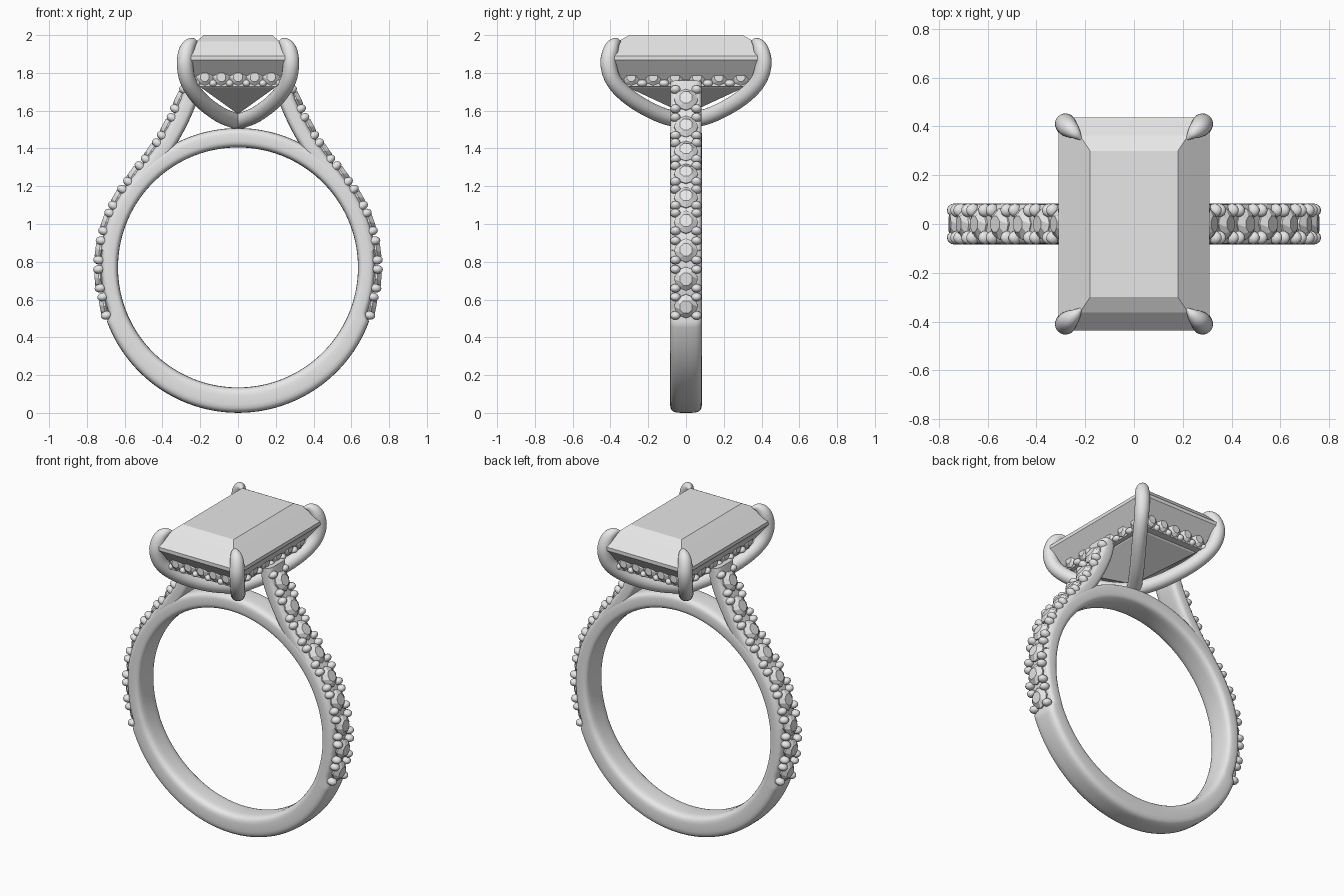
import bpy, bmesh, math
from mathutils import Vector, Matrix

cube = bpy.data.objects.get("Cube")
if cube:
    bpy.data.objects.remove(cube, do_unlink=True)

grey = bpy.data.materials.new("light_grey")
grey.use_nodes = True
grey.diffuse_color = (0.8, 0.8, 0.8, 1)
grey.node_tree.nodes["Principled BSDF"].inputs["Base Color"].default_value = (0.8, 0.8, 0.8, 1)


def finish(name, bm, smooth=True):
    bmesh.ops.recalc_face_normals(bm, faces=bm.faces)
    mesh = bpy.data.meshes.new(name)
    bm.to_mesh(mesh)
    bm.free()
    mesh.materials.append(grey)
    obj = bpy.data.objects.new(name, mesh)
    bpy.context.collection.objects.link(obj)
    if smooth:
        bpy.ops.object.select_all(action='DESELECT')
        obj.select_set(True)
        bpy.context.view_layer.objects.active = obj
        bpy.ops.object.shade_smooth_by_angle(angle=math.radians(40))


def loft(bm, rings, closed=False):
    """Skin a list of point rings; cap the ends unless closed."""
    vs = [[bm.verts.new(p) for p in ring] for ring in rings]
    n = len(vs[0])
    for a, b in zip(vs, vs[1:] + ([vs[0]] if closed else [])):
        for i in range(n):
            j = (i + 1) % n
            bm.faces.new((a[i], a[j], b[j], b[i]))
    if not closed:
        bm.faces.new(vs[0])
        bm.faces.new(vs[-1])


def section(centre, u, v, hu, hv, power, n=24):
    """Superellipse ring: power 2 is round, higher is squarer."""
    ring = []
    for i in range(n):
        a = math.tau * (i + 0.5) / n
        c, s = math.cos(a), math.sin(a)
        ring.append(centre + u * math.copysign(abs(c) ** (2 / power), c) * hu
                    + v * math.copysign(abs(s) ** (2 / power), s) * hv)
    return ring


def spline(points, steps=6):
    """Smooth curve through points of any dimension."""
    pts = [Vector(p) for p in points]
    pts = [pts[0] * 2 - pts[1]] + pts + [pts[-1] * 2 - pts[-2]]
    out = []
    for a, b, c, d in zip(pts, pts[1:], pts[2:], pts[3:]):
        for k in range(steps):
            t = k / steps
            out.append(0.5 * (2 * b + (c - a) * t + (2 * a - 5 * b + 4 * c - d) * t ** 2
                              + (3 * b - a - 3 * c + d) * t ** 3))
    return out + [pts[-2]]


def sweep(bm, path, side, widths, depths, power):
    rings = []
    for i, p in enumerate(path):
        t = (path[min(i + 1, len(path) - 1)] - path[max(i - 1, 0)]).normalized()
        rings.append(section(p, side, t.cross(side).normalized(), widths[i], depths[i], power))
    loft(bm, rings)


def frame(origin, normal, side):
    n = Vector(normal).normalized()
    s = Vector(side).normalized()
    return Matrix.Translation(origin) @ Matrix((s.cross(n), s, n)).transposed().to_4x4()


def add_stone(bm, m, r):
    """Small round cut: pavilion, girdle, crown and table."""
    rings = []
    for scale, h, turn in ((0.3, -0.6, 0), (1, -0.08, 0), (1, 0.06, 0), (0.55, 0.4, 0.5)):
        rings.append([m @ Vector((r * scale * math.cos(math.tau * (i + turn) / 8),
                                  r * scale * math.sin(math.tau * (i + turn) / 8), r * h))
                      for i in range(8)])
    loft(bm, rings)


def add_bead(bm, m, pos, size):
    bmesh.ops.create_uvsphere(bm, u_segments=12, v_segments=8, radius=1,
                              matrix=m @ Matrix.Translation(pos) @ Matrix.Diagonal((*size, 1)))


# Finger band: plain and thicker below, thinner where stones are set
CENTRE_Z, INNER = 0.77, 0.635
bm = bmesh.new()
rings = []
for i in range(144):
    a = math.tau * i / 144
    s = math.sin(a)
    outer = 0.725 + 0.013 * max(0, s) if s > -0.36 else 0.75 + 0.02 * (-s - 0.36) / 0.64
    d = Vector((math.cos(a), 0, s))
    rings.append(section(Vector((0, 0, CENTRE_Z)) + d * (INNER + outer) / 2,
                         d, Vector((0, 1, 0)), (outer - INNER) / 2, 0.085, 4))
loft(bm, rings, closed=True)
finish("band", bm)

# Shoulders with their stones and beads, both sides
seats = [(0.706, 0.565), (0.733, 0.71), (0.73, 0.86), (0.695, 1.01), (0.635, 1.14),
         (0.55, 1.265), (0.457, 1.385), (0.375, 1.515), (0.307, 1.66)]
arms, stones, beads = bmesh.new(), bmesh.new(), bmesh.new()
for sx in (1, -1):
    pts = [Vector((sx * x, 0, z)) for x, z in seats]
    inner = []
    for i, p in enumerate(pts):
        t = pts[min(i + 1, len(pts) - 1)] - pts[max(i - 1, 0)]
        gap = t.length / (2 if 0 < i < len(pts) - 1 else 1)
        n = Vector((sx * t.z, 0, -sx * t.x)).normalized()
        inner.append(p - n * 0.045)
        m = frame(p, n, (0, 1, 0))
        add_stone(stones, m, 0.064)
        for st in (-1, 1):
            for sy in (-1, 1):
                add_bead(beads, m, (st * (gap / 2 - 0.024), sy * 0.056, 0),
                         (0.023, 0.028, 0.03))
    path = spline(inner[2:] + [Vector((sx * 0.24, 0, 1.75))])
    k = len(path)
    sweep(arms, path, Vector((0, 1, 0)), [0.083] * k, [0.044] * k, 4)
finish("shoulders", arms)
finish("shoulder_stones", stones, smooth=False)
finish("shoulder_beads", beads)

# Main stone: rectangular step cut
bm = bmesh.new()
loft(bm, [[Vector((sx * x, sy * y, z)) for sx, sy in ((1, 1), (-1, 1), (-1, -1), (1, -1))]
          for x, y, z in ((0.004, 0.01, 1.585), (0.195, 0.305, 1.722), (0.31, 0.437, 1.868),
                          (0.31, 0.437, 1.89), (0.222, 0.362, 1.965), (0.18, 0.3, 2.0))])
finish("main_stone", bm, smooth=False)

# Halo frame under the main stone
HX, HY, HZ = 0.228, 0.358, 1.778
bm = bmesh.new()
corners = ((1, 1), (-1, 1), (-1, -1), (1, -1))
rings = [[Vector((sx * (HX - inset), sy * (HY - inset), z)) for sx, sy in corners]
         for inset, z in ((0, HZ - 0.05), (0, HZ + 0.05), (0.045, HZ + 0.05), (0.045, HZ - 0.05))]
loft(bm, rings, closed=True)
finish("halo_frame", bm, smooth=False)

# Halo stones and beads on all four faces
stones, beads = bmesh.new(), bmesh.new()
for sign in (1, -1):
    for along_x, count, step in ((True, 5, 0.088), (False, 6, 0.116)):
        n = Vector((0, sign, 0)) if along_x else Vector((sign, 0, 0))
        t = Vector((1, 0, 0)) if along_x else Vector((0, 1, 0))
        base = n * (HY if along_x else HX) + Vector((0, 0, HZ))
        for i in range(count):
            add_stone(stones, frame(base + t * (i - (count - 1) / 2) * step, n, (0, 0, 1)), 0.045)
        for i in range(count + 1):
            m = frame(base + t * (i - count / 2) * step, n, (0, 0, 1))
            for sz in (-1, 1):
                add_bead(beads, m, (0, sz * 0.033, 0), (step * 0.23, 0.019, 0.022))
finish("halo_stones", stones, smooth=False)
finish("halo_beads", beads)

# Four claws rising from the base, x, y, z and thickness
claw = [(0, 0, 1.54, 0.042), (0.1, 0.145, 1.582, 0.042), (0.2, 0.285, 1.66, 0.042),
        (0.262, 0.378, 1.75, 0.042), (0.281, 0.41, 1.845, 0.043), (0.27, 0.396, 1.925, 0.04),
        (0.245, 0.372, 1.96, 0.027), (0.217, 0.347, 1.965, 0.005)]
bm = bmesh.new()
for sx, sy in corners:
    path = spline([(sx * x, sy * y, z, r) for x, y, z, r in claw])
    radii = [p[3] for p in path]
    side = Vector((sy * 0.82, -sx * 0.57, 0)).normalized()
    sweep(bm, [p.to_3d() for p in path], side, radii, radii, 2)
finish("claws", bm)
